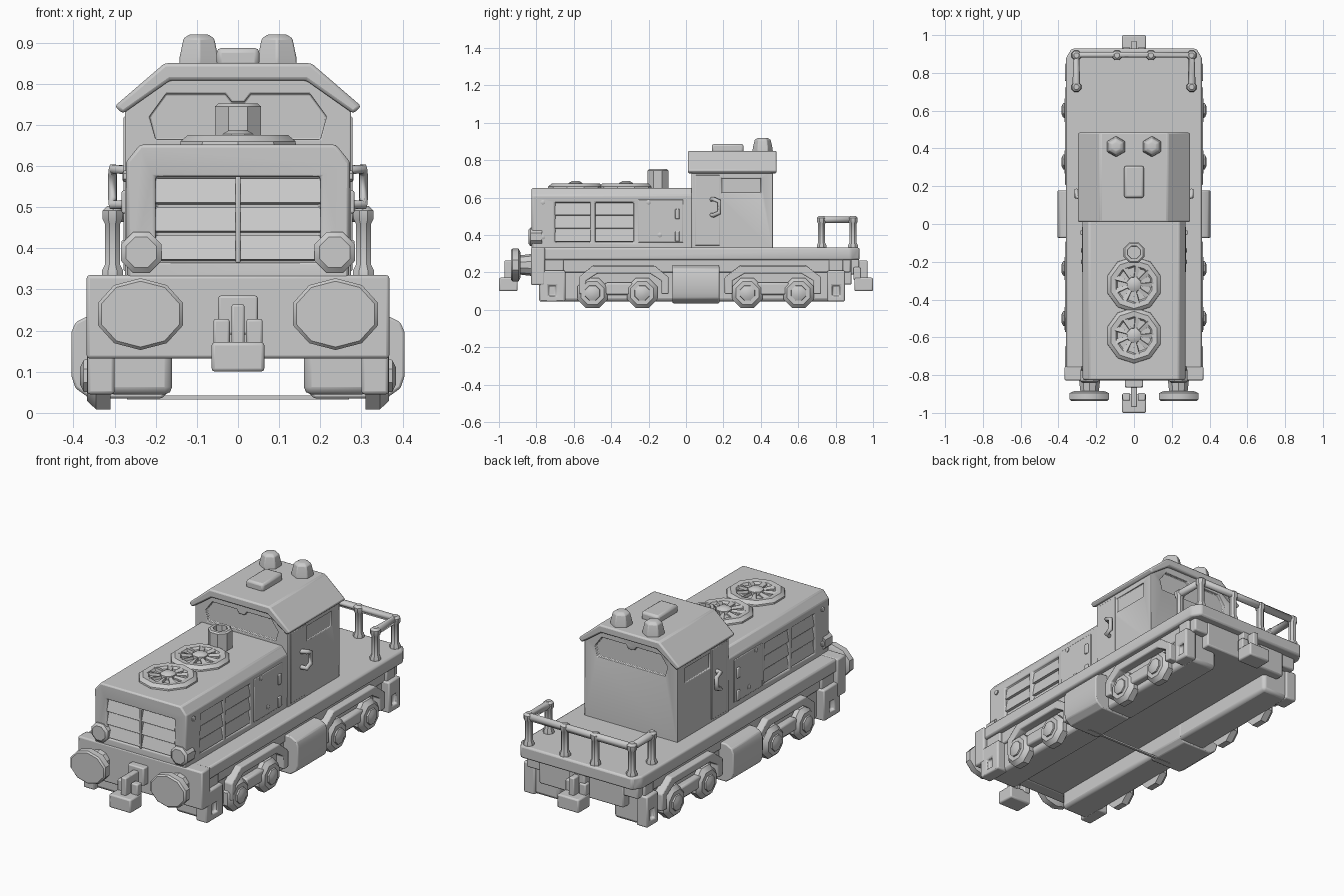
import bpy, bmesh, math
from mathutils import Vector

if "Cube" in bpy.data.objects:
    bpy.data.objects.remove(bpy.data.objects["Cube"])

AX = {'x': lambda u, v, h: (h, u, v), 'y': lambda u, v, h: (u, h, v), 'z': lambda u, v, h: (u, v, h)}


def finish(name, bm, bevel=0.0, mirror=False):
    bmesh.ops.recalc_face_normals(bm, faces=bm.faces)
    me = bpy.data.meshes.new(name)
    bm.to_mesh(me)
    bm.free()
    ob = bpy.data.objects.new(name, me)
    bpy.context.collection.objects.link(ob)
    bpy.ops.object.select_all(action='DESELECT')
    ob.select_set(True)
    bpy.context.view_layer.objects.active = ob
    bpy.ops.object.shade_smooth_by_angle(angle=math.radians(35))
    if bevel:
        m = ob.modifiers.new("bevel", 'BEVEL')
        m.width, m.segments, m.limit_method = bevel, 2, 'ANGLE'
    if mirror:
        ob.modifiers.new("mirror", 'MIRROR')
    return ob


def loft(name, rings, bevel=0.0, mirror=False):
    bm = bmesh.new()
    vs = [[bm.verts.new(p) for p in r] for r in rings]
    for a, b in zip(vs, vs[1:]):
        for i in range(len(a)):
            j = (i + 1) % len(a)
            bm.faces.new((a[i], a[j], b[j], b[i]))
    bm.faces.new(vs[0])
    bm.faces.new(vs[-1])
    return finish(name, bm, bevel, mirror)


def prism(name, pts, axis, a, b, bevel=0.0, mirror=False):
    return loft(name, [[AX[axis](u, v, h) for u, v in pts] for h in (a, b)], bevel, mirror)


def box(name, x, y, z, bevel=0.008, mirror=False):
    pts = [(x[0], y[0]), (x[1], y[0]), (x[1], y[1]), (x[0], y[1])]
    return prism(name, pts, 'z', z[0], z[1], bevel, mirror)


def lathe(name, cu, cv, axis, prof, n=10, bevel=0.0, mirror=False, squash=1.0):
    ang = [2 * math.pi * (i + .5) / n for i in range(n)]
    rings = [[AX[axis](cu + r * math.cos(t), cv + squash * r * math.sin(t), h) for t in ang] for r, h in prof]
    return loft(name, rings, bevel, mirror)


def tube(name, pts, r):
    cu = bpy.data.curves.new(name, 'CURVE')
    cu.dimensions, cu.bevel_depth, cu.bevel_resolution, cu.use_fill_caps = '3D', r, 1, True
    s = cu.splines.new('POLY')
    s.points.add(len(pts) - 1)
    for p, q in zip(s.points, pts):
        p.co = (*q, 1)
    ob = bpy.data.objects.new(name, cu)
    bpy.context.collection.objects.link(ob)


def cut(ob, cutter):
    m = ob.modifiers.new("cut", 'BOOLEAN')
    m.object, m.operation, m.solver = cutter, 'DIFFERENCE', 'EXACT'
    bpy.context.view_layer.objects.active = ob
    while ob.modifiers[0] != m:
        bpy.ops.object.modifier_move_up(modifier="cut")
    bpy.ops.object.modifier_apply(modifier="cut")
    bpy.data.objects.remove(cutter)


# Deck, underframe and front beam
prism("deck", [(-.36, -.77), (.36, -.77), (.36, .88), (.33, .928), (-.33, .928), (-.36, .88)], 'z', .266, .333, .01)
box("side_sill", (.2, .33), (-.77, .88), (.2, .28), .008, True)
box("underframe", (-.25, .25), (-.77, .885), (.135, .28))
box("front_beam", (-.368, .368), (-.828, -.755), (.132, .335), .008)

# Hood with recessed grilles
half = [(.27, .325), (.272, .61), (.238, .652)]
hood = prism("hood", half + [(-x, z) for x, z in reversed(half)], 'y', -.825, .05, .008)
cut(hood, prism("grille_cutter", [(-.2, .365), (.2, .365), (.2, .575), (-.2, .575)], 'y', -.9, -.8))
for y0, y1 in ((-.7, -.51), (-.485, -.28)):
    cut(hood, box("vent_cutter", (.255, .4), (y0, y1), (.36, .575), 0, True))
    for i in range(3):
        z = .362 + i * .071
        prism("side_louver", [(.25, z), (.268, z + .004), (.258, z + .066), (.25, z + .066)], 'y', y0, y1, 0, True)
for i in range(3):
    z = .367 + i * .069
    prism("front_louver", [(-.79, z), (-.824, z + .006), (-.806, z + .064), (-.79, z + .064)], 'x', -.2, .2)
box("grille_mullion", (-.006, .006), (-.826, -.79), (.365, .575), .003)
box("service_door", (.26, .275), (-.255, -.015), (.36, .59), .004, True)
for z in (.39, .51):
    box("door_hinge", (.265, .283), (-.058, -.034), (z - .025, z + .03), .004, True)
for y, z in ((-.765, .575), (-.765, .39), (-.2, .575), (-.14, .4)):
    lathe("hood_bolt", y, z, 'x', [(.014, .26), (.014, .278), (.008, .281)], 6, 0, True)
lathe("headlight", .235, .39, 'y', [(.053, -.77), (.053, -.832), (.04, -.842)], 8, 0, True)

# Roof fans with radial blades
for cy in (-.59, -.32):
    lathe("fan_ring", 0, cy, 'z', [(.15, .64), (.147, .66), (.128, .675), (.1, .672), (.092, .66)], 10)
    lathe("fan_hub", 0, cy, 'z', [(.042, .65), (.04, .678), (.022, .688)], 8)
    for k in range(9):
        t = 2 * math.pi * k / 9
        d, s = Vector((math.cos(t), math.sin(t), 0)), Vector((-math.sin(t), math.cos(t), 0))
        c, up = Vector((0, cy, 0)), Vector((0, 0, 1))
        loft("fan_blade", [[c + d * r - s * w + up * .65, c + d * r + s * w + up * .65,
                            c + d * r + s * w * .6 + up * .674, c + d * r - s * w + up * .668]
                           for r, w in ((.03, .008), (.105, .018))])
lathe("exhaust_stack", 0, -.15, 'z', [(.06, .64), (.06, .745), (.052, .752), (.036, .752), (.034, .69)], 8)

# Cab with recessed windows and doors
half = [(.275, .325), (.275, .75), (.17, .825)]
cab = prism("cab", half + [(-x, z) for x, z in reversed(half)], 'y', .03, .465, .006)
win = [(-.2, .665), (.2, .665), (.215, .72), (.175, .775), (.03, .775), (.015, .755),
       (-.015, .755), (-.03, .775), (-.175, .775), (-.215, .72)]
cut(cab, prism("front_window_cutter", win, 'y', -.05, .046))
cut(cab, prism("rear_window_cutter", win, 'y', .449, .6))
cut(cab, box("side_window_cutter", (.268, .4), (.19, .4), (.625, .705), 0, True))
box("cab_door", (.265, .278), (.05, .18), (.345, .72), .003, True)
for s in (-1, 1):
    tube("door_handle", [(s * .265, .135, .59), (s * .305, .145, .593), (s * .305, .178, .58), (s * .305, .178, .52),
                         (s * .305, .145, .505), (s * .265, .135, .508)], .012)

# Cab roof with fittings
prism("cab_roof", [(.28, .727), (.3, .745), (.178, .85), (-.178, .85), (-.3, .745), (-.28, .727),
                   (-.165, .808), (.165, .808)], 'y', .01, .484, .008)
box("roof_vent", (-.052, .052), (.138, .308), (.84, .887), .012)
lathe("beacon", .095, .41, 'z', [(.056, .84), (.054, .865), (.043, .91), (.025, .92)], 6, .004, True)

# Front buffers
lathe("buffer_shaft", .235, .24, 'y', [(.06, -.815), (.05, -.9)], 10, 0, True)
lathe("buffer_head", .237, .24, 'y', [(.085, -.885), (.109, -.895), (.109, -.928), (.1, -.936)], 10, 0, True, .8)

# Couplers at both ends
for s, base in ((-1, .82), (1, .88)):
    ys = lambda a, b: sorted((s * a, s * b))
    box("coupler_bracket", (-.048, .048), ys(base - .02, base + .045), (.19, .285), .006)
    box("coupler_neck", (-.016, .016), ys(base, .968), (.2, .264), .006)
    box("coupler_shank", (-.016, .016), ys(.92, .97), (.15, .264), .006)
    box("coupler_jaw", (-.064, .064), ys(.9, 1), (.1, .172), .008)
    box("coupler_cheek", (.02, .06), ys(.895, .935), (.16, .228), .006, True)

# Bogies: inner box, arched side frame and axle boxes
for c, w, axles, body in ((-.333, .24, (-.5, -.235), (-.76, -.05)), (.465, .258, (.328, .602), (.16, .84))):
    box("bogie_body", (.16, .32), body, (.045, .225), .018, True)
    arch = [(-1, .085), (-1, .175), (-.68, .237), (.68, .237), (1, .175), (1, .085), (.84, .085),
            (.84, .155), (.58, .195), (-.58, .195), (-.84, .155), (-.84, .085)]
    prism("bogie_side_frame", [(c + u * w, z) for u, z in arch], 'x', .3, .366, .006, True)
    box("bogie_spring_plank", (.3, .355), (c - .1, c + .1), (.08, .145), .01, True)
    for y in axles:
        lathe("axle_box", y, .09, 'x', [(.088, .31), (.088, .345), (.066, .367)], 8, 0, True)
        lathe("axle_cap", y, .09, 'x', [(.045, .355), (.042, .375), (.022, .384)], 8, 0, True)

# Fuel tanks with chamfered long edges and cross rod
prism("fuel_tank", [(.16, .06), (.185, .035), (.36, .035), (.395, .06), (.405, .09), (.405, .195), (.395, .22),
                    (.36, .238), (.16, .238)], 'y', -.073, .178, .006, True)
box("tank_cross_rod", (-.27, .27), (-.045, -.032), (.033, .042), 0)

# Corner steps with slotted outer faces
for y0, y1 in ((-.785, -.645), (.755, .85)):
    step = box("corner_step", (.3, .366), (y0, y1), (.045, .21), .008, True)
    m = (y0 + y1) / 2
    cut(step, box("slot_cutter", (.345, .5), (m - .02, m + .02), (.075, .13), 0))
    box("step_hanger", (.27, .345), (y0 + .01, y1 - .01), (.19, .28), .006, True)

# Rear handrail with posts
tube("handrail", [(-.305, .725, .482), (-.305, .897, .482), (.305, .897, .482), (.305, .725, .482)], .021)
for x, y in ((-.305, .725), (-.305, .893), (-.09, .893), (.09, .893), (.305, .893), (.305, .725)):
    lathe("rail_post", x, y, 'z', [(.028, .325), (.028, .345), (.02, .36), (.02, .46), (.026, .47), (.026, .492),
                                   (.014, .503)], 8)
